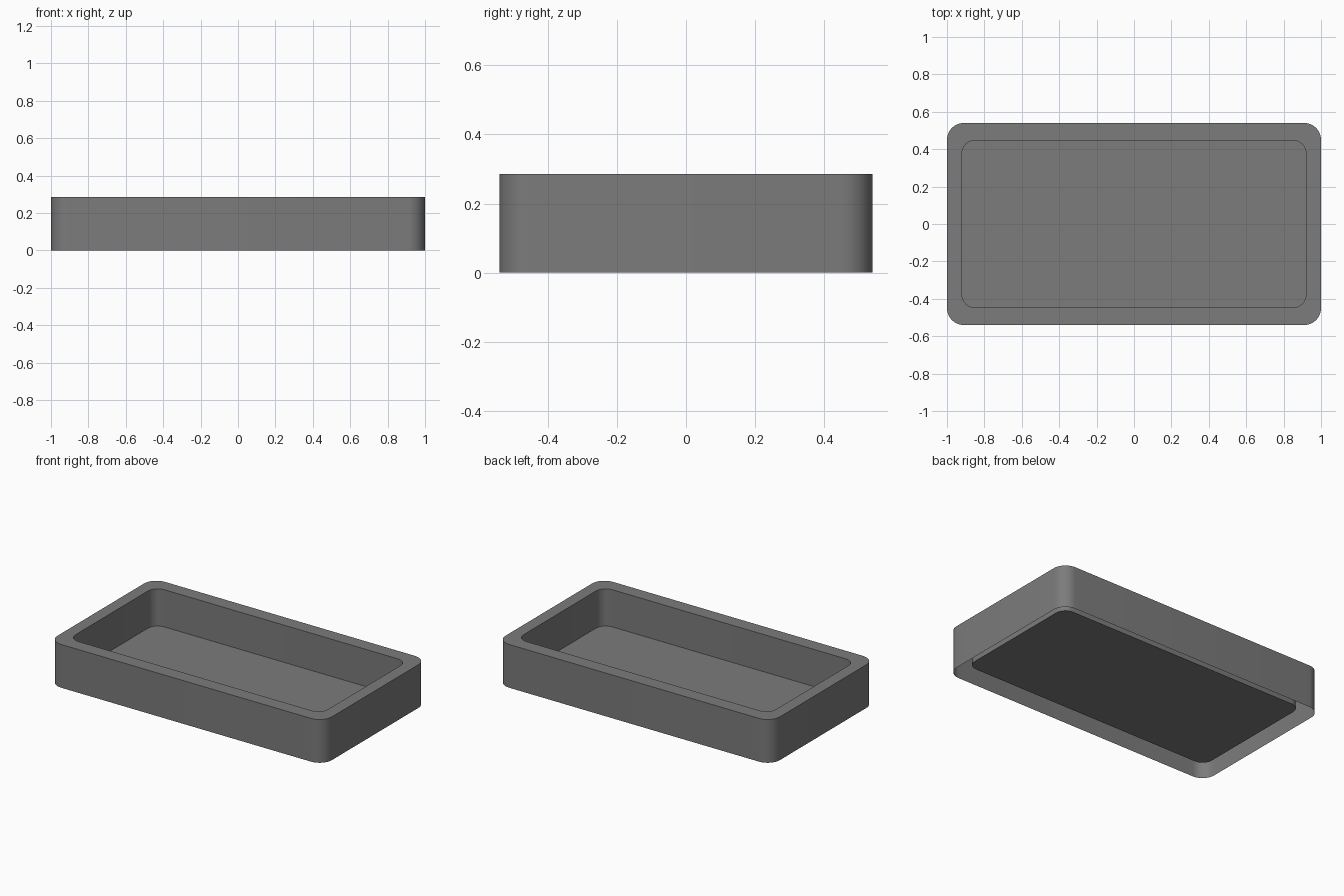
import bpy, bmesh
from math import cos, sin, pi

cube = bpy.data.objects.get("Cube")
if cube:
    bpy.data.objects.remove(cube, do_unlink=True)

HEIGHT, FLOOR = 0.285, 0.04
OUTER = (1.0, 0.54, 0.09)      # half width, half depth, corner radius
INNER = (0.92, 0.447, 0.07)
STEPS = 10

grey = bpy.data.materials.new("mid grey")
grey.use_nodes = True
colour = (0.2, 0.2, 0.2, 1)
grey.diffuse_color = colour
grey.node_tree.nodes["Principled BSDF"].inputs["Base Color"].default_value = colour


def rounded_loop(bm, size, z):
    """Rounded rectangle of vertices, counter-clockwise from above."""
    hx, hy, r = size
    verts = []
    for quarter, (sx, sy) in enumerate([(1, 1), (-1, 1), (-1, -1), (1, -1)]):
        for i in range(STEPS + 1):
            a = (quarter + i / STEPS) * pi / 2
            verts.append(bm.verts.new((sx * (hx - r) + r * cos(a),
                                       sy * (hy - r) + r * sin(a), z)))
    return verts


def bridge(bm, low, high):
    n = len(low)
    for i in range(n):
        j = (i + 1) % n
        bm.faces.new((low[i], low[j], high[j], high[i]))


# Tray shell: outer wall, flat rim, inner wall and raised floor, open underneath
bm = bmesh.new()
loops = [rounded_loop(bm, size, z) for size, z in
         [(OUTER, 0), (OUTER, HEIGHT), (INNER, HEIGHT), (INNER, FLOOR)]]
for low, high in zip(loops, loops[1:]):
    bridge(bm, low, high)
bm.faces.new(loops[-1])

mesh = bpy.data.meshes.new("tray")
bm.to_mesh(mesh)
bm.free()
mesh.materials.append(grey)
tray = bpy.data.objects.new("tray", mesh)
bpy.context.collection.objects.link(tray)

# Smooth corners with crisp rim edges
bpy.ops.object.select_all(action="DESELECT")
tray.select_set(True)
bpy.context.view_layer.objects.active = tray
bpy.ops.object.shade_smooth_by_angle(angle=pi / 6)
